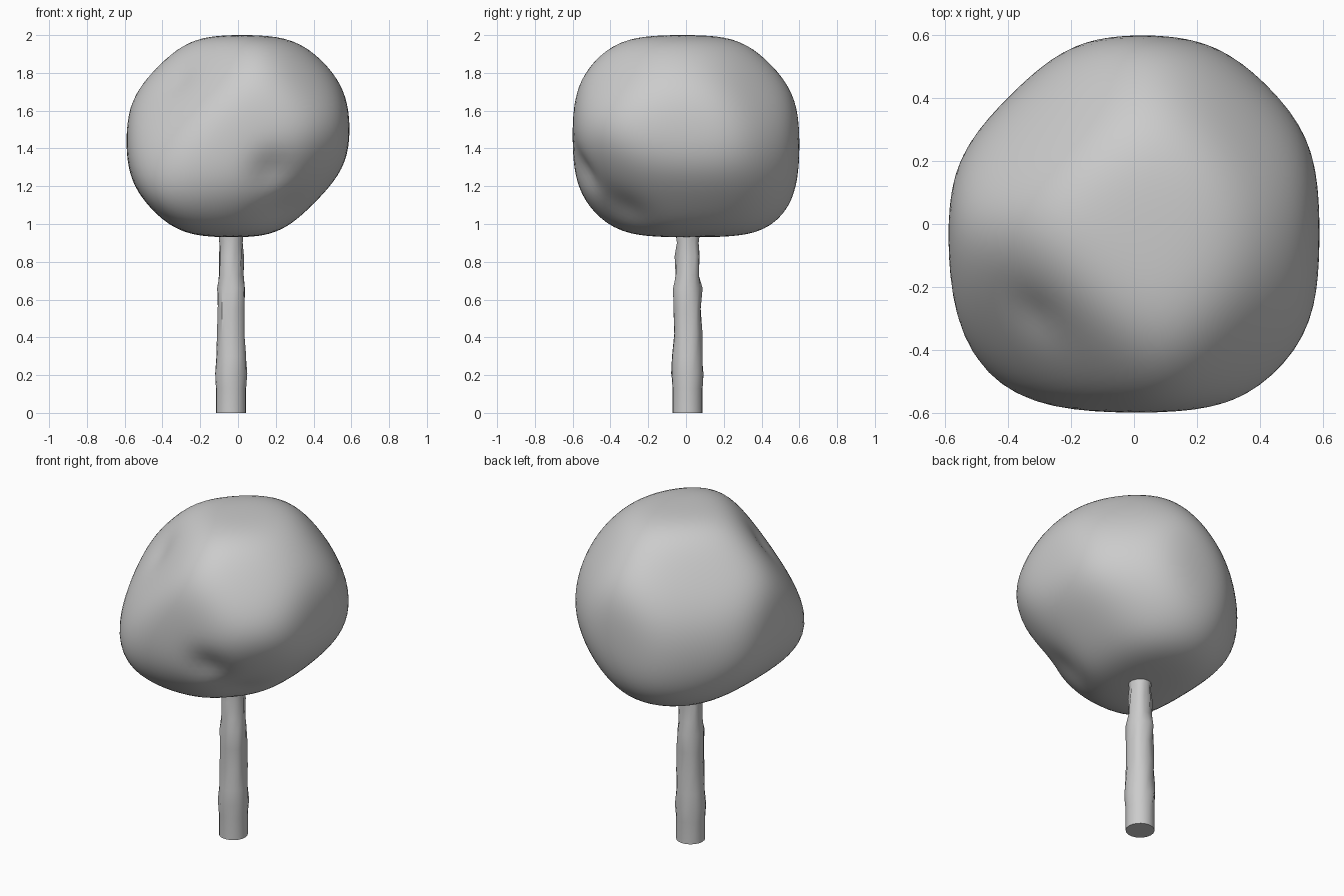
import bpy
import bmesh
import math
import random
from mathutils import Vector

random.seed(4)

cube = bpy.data.objects.get("Cube")
if cube:
    bpy.data.objects.remove(cube, do_unlink=True)

grey = bpy.data.materials.new("plain_grey")
grey.use_nodes = True
COLOUR = (0.6, 0.6, 0.6, 1)
grey.diffuse_color = COLOUR
grey.node_tree.nodes["Principled BSDF"].inputs["Base Color"].default_value = COLOUR


def add_object(name, bm, angle):
    """Turn a bmesh into a smooth-shaded grey object."""
    bmesh.ops.recalc_face_normals(bm, faces=bm.faces)
    mesh = bpy.data.meshes.new(name)
    bm.to_mesh(mesh)
    bm.free()
    mesh.materials.append(grey)
    obj = bpy.data.objects.new(name, mesh)
    bpy.context.collection.objects.link(obj)
    bpy.ops.object.select_all(action="DESELECT")
    obj.select_set(True)
    bpy.context.view_layer.objects.active = obj
    bpy.ops.object.shade_smooth_by_angle(angle=math.radians(angle))
    return obj


# Crown: how far it reaches from its centre; capitals are the positive axes
REACH = {
    "X": 0.59, "x": 0.59, "Y": 0.6, "y": 0.6, "Z": 0.55, "z": 0.52,
    "XZ": 0.606, "xZ": 0.57, "xz": 0.585, "Xz": 0.525,
    "YZ": 0.595, "yZ": 0.632, "yz": 0.615, "Yz": 0.643,
    "XY": 0.61, "xY": 0.568, "xy": 0.66, "Xy": 0.65,
    "XYZ": 0.58, "XyZ": 0.63, "xYZ": 0.53, "xyZ": 0.53,
    "XYz": 0.6, "Xyz": 0.56, "xYz": 0.62, "xyz": 0.72,
}
AXES = {"X": Vector((1, 0, 0)), "Y": Vector((0, 1, 0)), "Z": Vector((0, 0, 1))}
CENTRE = Vector((0, 0, 1.45))
ROUNDING = 10
# Hollows in the foliage: direction, depth, tightness
HOLLOWS = [
    (Vector((0.18, -0.55, -0.17)).normalized(), 0.045, 50),
    (Vector((0.25, -0.35, -0.42)).normalized(), 0.035, 25),
    (Vector((-0.36, -0.33, 0.36)).normalized(), 0.015, 50),
]


def code_direction(code):
    total = Vector()
    for letter in code:
        total += AXES[letter.upper()] * (1 if letter.isupper() else -1)
    return total.normalized()


targets = [(code_direction(code), reach) for code, reach in REACH.items()]


def crown_point(direction, planes):
    """Blend the bounding planes into one rounded lump, then press the hollows."""
    total = sum(max(0, direction.dot(n) / d) ** ROUNDING for n, d in planes)
    radius = total ** (-1 / ROUNDING)
    for n, depth, tight in HOLLOWS:
        radius -= depth * math.exp(tight * (direction.dot(n) - 1))
    return direction * radius


# Move the planes until the rounded lump itself has the wanted reach
bm = bmesh.new()
bmesh.ops.create_icosphere(bm, subdivisions=5, radius=1)
directions = [v.co.normalized() for v in bm.verts]
planes = list(targets)
for step in range(12):
    points = [crown_point(d, planes) for d in directions]
    moved = []
    for (n, wanted), (_, distance) in zip(targets, planes):
        ratio = wanted / max(p.dot(n) for p in points)
        moved.append((n, distance * min(1.03, max(0.97, ratio))))
    planes = moved
for v, d in zip(bm.verts, directions):
    v.co = CENTRE + crown_point(d, planes)
add_object("crown", bm, 40)

# Trunk: knobbly rings from the foot up into the crown (height, radius)
RINGS = [(0, 0.08), (0.13, 0.08), (0.21, 0.086), (0.3, 0.08), (0.42, 0.075),
         (0.55, 0.074), (0.66, 0.076), (0.73, 0.063), (0.83, 0.064),
         (0.9, 0.058), (0.95, 0.065), (1.05, 0.07)]
SIDES = 20
bm = bmesh.new()
rings = []
for height, radius in RINGS:
    knob = 0.005 if 0.15 < height < 0.92 else 0
    ring = []
    for i in range(SIDES):
        a = math.tau * i / SIDES
        r = radius + random.uniform(-knob, knob)
        ring.append(bm.verts.new((-0.037 + r * math.cos(a), 0.008 + r * math.sin(a), height)))
    rings.append(ring)
for lower, upper in zip(rings, rings[1:]):
    for i in range(SIDES):
        j = (i + 1) % SIDES
        bm.faces.new((lower[i], lower[j], upper[j], upper[i]))
bm.faces.new(rings[0][::-1])
bm.faces.new(rings[-1])
add_object("trunk", bm, 50)
